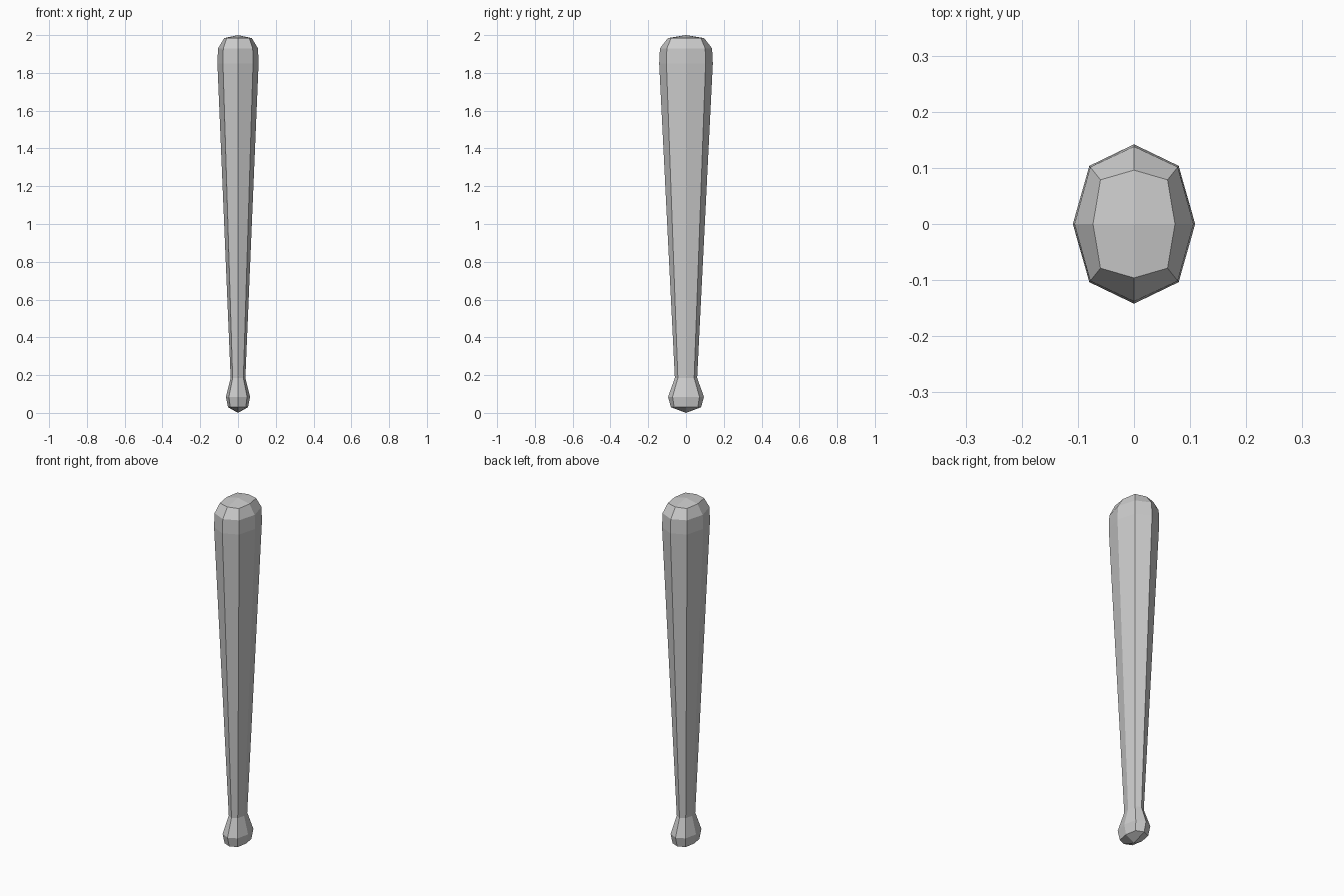
import bpy, bmesh

if "Cube" in bpy.data.objects:
    bpy.data.objects.remove(bpy.data.objects["Cube"])

# Ring profile of the bat: height, half width x, half depth y, diagonal corner ratio
RINGS = [
    (0.03, 0.053, 0.080, 0.78),   # knob underside
    (0.085, 0.064, 0.095, 0.75),  # knob widest
    (0.185, 0.039, 0.059, 0.73),  # neck
    (1.85, 0.109, 0.142, 0.73),   # barrel widest
    (1.93, 0.106, 0.138, 0.735),  # barrel shoulder
    (1.984, 0.073, 0.096, 0.82),  # top rim
]


def octagon(bm, z, rx, ry, d):
    corners = [(1, 0), (d, d), (0, 1), (-d, d), (-1, 0), (-d, -d), (0, -1), (d, -d)]
    return [bm.verts.new((x * rx, y * ry, z)) for x, y in corners]


bm = bmesh.new()
loops = [octagon(bm, *r) for r in RINGS]

# Side walls
for a, b in zip(loops, loops[1:]):
    for i in range(8):
        j = (i + 1) % 8
        bm.faces.new((a[i], a[j], b[j], b[i]))

# Shallow pointed end caps, each made of four quads
for loop, z in ((loops[0], 0.0), (loops[-1], 2.0)):
    tip = bm.verts.new((0, 0, z))
    for i in range(0, 8, 2):
        bm.faces.new((tip, loop[i], loop[i + 1], loop[(i + 2) % 8]))

bmesh.ops.recalc_face_normals(bm, faces=bm.faces)
mesh = bpy.data.meshes.new("bat")
bm.to_mesh(mesh)
bm.free()
bat = bpy.data.objects.new("bat", mesh)
bpy.context.collection.objects.link(bat)
